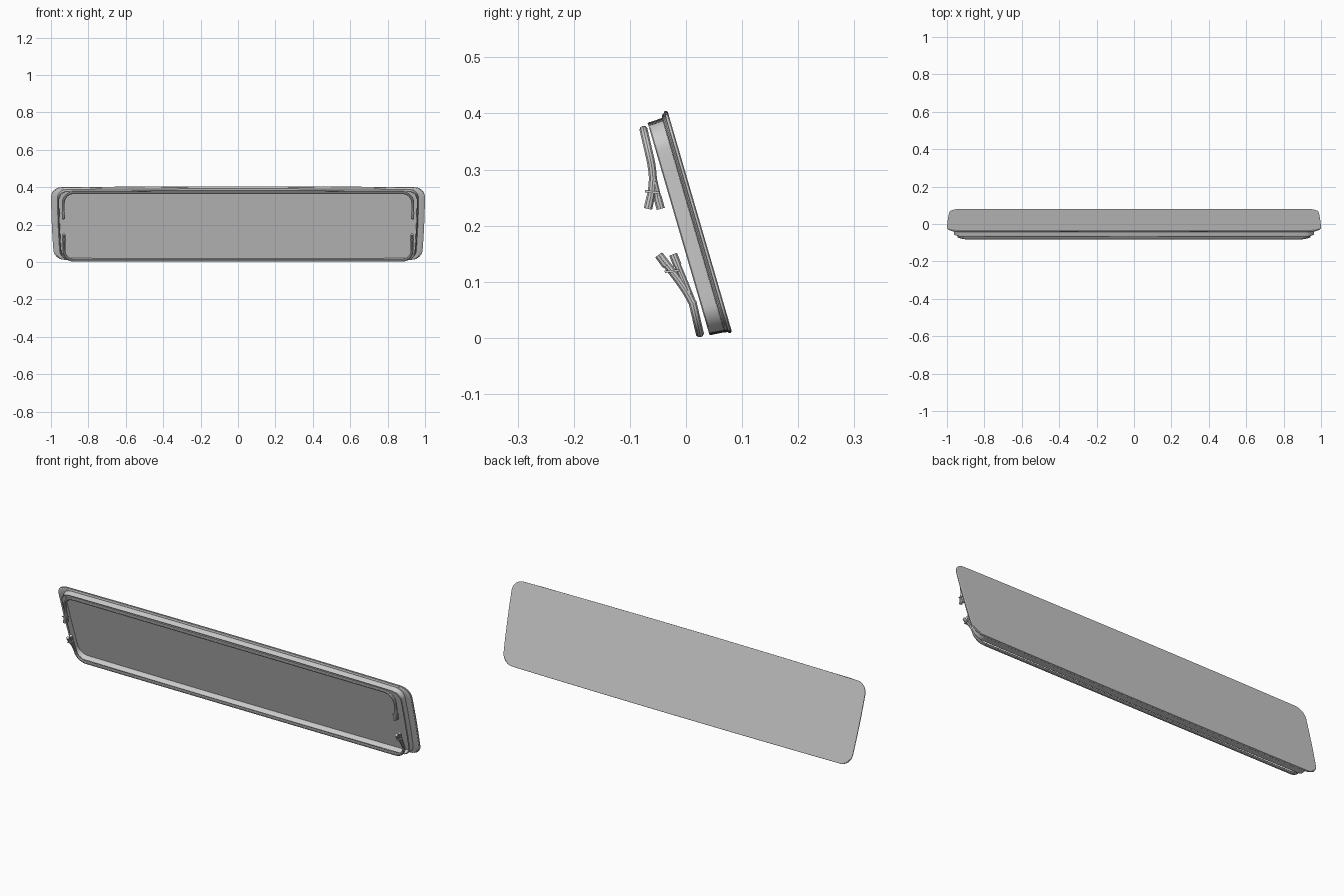
import bpy, bmesh, math
from mathutils import Vector

if "Cube" in bpy.data.objects:
    bpy.data.objects.remove(bpy.data.objects["Cube"])

# tilted panel frame: v runs up the panel, w runs out of the front face
U = Vector((0, -0.28, 0.96))
N = Vector((0, -0.96, -0.28))
ORIGIN = Vector((0, 0.0822, 0.0098))
H = 0.412


def place(x, v, w):
    return ORIGIN + Vector((x, 0, 0)) + U * v + N * w


def outline(ix, top, bottom, w, r):
    """Slightly bowed rounded rectangle, inset at the sides, top and bottom."""
    hx, hv, mid, pts = 1 - ix, (H - top - bottom) / 2, (bottom - top) / 2, []
    corners = [(1, 1, 0), (-1, 1, 90), (-1, -1, 180), (1, -1, 270)]
    for sx, sv, a0 in corners:
        for i in range(11):
            a = math.radians(a0 + 9 * i)
            pts.append((sx * (hx - r) + r * math.cos(a), sv * (hv - r) + r * math.sin(a)))
        for i in range(1, 16):  # extra points along the edges carry the bow
            k = 1 - i / 8
            pts.append((sx * (hx - r) * k, sv * hv) if sx * sv > 0
                       else (sx * hx, sv * (hv - r) * k))
    out = []
    for x, v in pts:
        t = 0.5 - v / H  # 0 at the top, 1 at the bottom
        bow = 0.03 if v > 0 else 0.02
        out.append(place(x * (1 - 0.017 * t * t),
                         H / 2 + mid + v * (1 - bow * x * x), w))
    return out


def finish(ob, angle=30):
    bpy.ops.object.select_all(action='DESELECT')
    ob.select_set(True)
    bpy.context.view_layer.objects.active = ob
    if ob.type == 'CURVE':
        bpy.ops.object.convert(target='MESH')
    bpy.ops.object.shade_smooth_by_angle(angle=math.radians(angle))


def loft(name, rings):
    bm = bmesh.new()
    loops = [[bm.verts.new(p) for p in outline(*r)] for r in rings]
    n = len(loops[0])
    for a, b in zip(loops, loops[1:]):
        for i in range(n):
            j = (i + 1) % n
            bm.faces.new((a[i], a[j], b[j], b[i]))
    bm.faces.new(loops[0][::-1])
    bm.faces.new(loops[-1])
    bmesh.ops.recalc_face_normals(bm, faces=bm.faces)
    me = bpy.data.meshes.new(name)
    bm.to_mesh(me)
    bm.free()
    ob = bpy.data.objects.new(name, me)
    bpy.context.collection.objects.link(ob)
    finish(ob)


def tube(name, pts, radius):
    cu = bpy.data.curves.new(name, 'CURVE')
    cu.dimensions = '3D'
    cu.bevel_depth, cu.bevel_resolution = radius, 3
    cu.use_fill_caps, cu.resolution_u = True, 4
    sp = cu.splines.new('NURBS')
    sp.points.add(len(pts) - 1)
    for p, q in zip(sp.points, pts):
        p.co = (*q, 1)
    sp.order_u, sp.use_endpoint_u = 3, True
    ob = bpy.data.objects.new(name, cu)
    bpy.context.collection.objects.link(ob)
    finish(ob)


# one shell: thin stepped back plate, raised surround wall, open recessed front
loft("recessed_panel", [
    (0.003, 0.003, 0.003, 0, 0.052), (0, 0, 0, 0.002, 0.055),
    (0, 0, 0, 0.006, 0.055), (0.004, 0.003, 0.003, 0.007, 0.052),
    (0.004, 0.003, 0.003, 0.009, 0.052), (0.010, 0.006, 0.003, 0.012, 0.05),
    (0.034, 0.010, 0.004, 0.013, 0.05), (0.037, 0.011, 0.0055, 0.030, 0.05),
    (0.037, 0.011, 0.006, 0.038, 0.05), (0.039, 0.012, 0.007, 0.040, 0.049),
    (0.042, 0.015, 0.010, 0.040, 0.047), (0.043, 0.016, 0.011, 0.038, 0.046),
    (0.043, 0.016, 0.011, 0.010, 0.046)])


def rail(name, x_end, start, side, r=0.055):
    """Full-width tube that turns through a rounded corner at each end."""
    p0 = Vector((0, *start))
    d = (Vector((0, *side[0])) - p0).normalized()
    half = [Vector((x, 0, 0)) + p0 for x in (0.3, 0.6, 0.8)]
    for i in range(9):
        a = math.radians(i * 11.25)
        half.append(p0 + d * r * (1 - math.cos(a)) + Vector((x_end - r + r * math.sin(a), 0, 0)))
    half += [Vector((x_end, y, z)) for y, z in side]
    left = [Vector((-p.x, p.y, p.z)) for p in reversed(half)]
    tube(name, left + half, 0.0075)


rail("upper_rail", 0.934, (-0.0755, 0.3705), [(-0.062, 0.312), (-0.057, 0.275), (-0.067, 0.231)])
rail("lower_rail", 0.93, (0.0245, 0.0085), [(0.012, 0.062), (-0.006, 0.095), (-0.047, 0.147)])


def collar(name, x, y, z, tilt):
    bpy.ops.mesh.primitive_cube_add(size=1, location=(x, y, z), rotation=(tilt, 0, 0))
    ob = bpy.context.object
    ob.name, ob.scale = name, (0.020, 0.026, 0.004)


# forked second prongs, end sleeves and the collars that bind each pair
for s, tag in ((-1, "left"), (1, "right")):
    xu, xl = s * 0.934, s * 0.93
    tube(f"upper_prong_{tag}", [(xu, -0.062, 0.305), (xu, -0.056, 0.27), (xu, -0.045, 0.231)], 0.0065)
    tube(f"lower_prong_{tag}", [(xl, 0.010, 0.068), (xl, -0.006, 0.108), (xl, -0.023, 0.148)], 0.0065)
    for i, (x, a, b) in enumerate(((xu, (-0.063, 0.252), (-0.068, 0.230)),
                                   (xu, (-0.051, 0.252), (-0.045, 0.230)),
                                   (xl, (-0.035, 0.129), (-0.049, 0.148)),
                                   (xl, (-0.015, 0.129), (-0.023, 0.149)))):
        tube(f"end_sleeve_{tag}_{i}", [(x, *a), (x, *b)], 0.0078)
    collar(f"upper_collar_{tag}", xu, -0.060, 0.260, -0.12)
    collar(f"lower_collar_{tag}", xl, -0.025, 0.119, 0.1)
